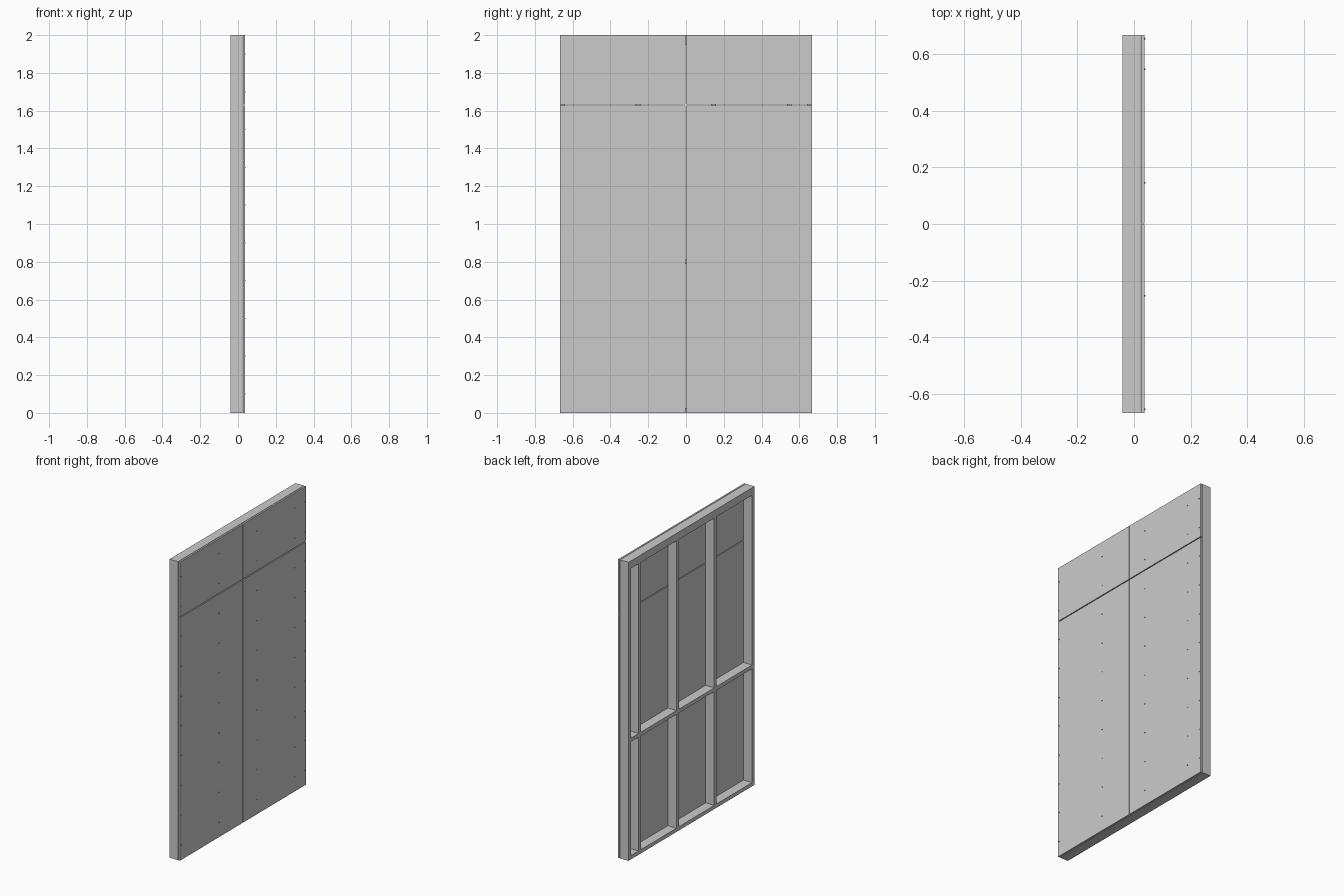
import bpy, bmesh
from mathutils import Matrix

if "Cube" in bpy.data.objects:
    bpy.data.objects.remove(bpy.data.objects["Cube"])

W, H = 0.6665, 2.0            # half width, height
T = 0.0253                    # timber thickness
XB, XF = -0.0405, 0.0228      # frame back and front
BX0, BX1 = 0.0255, 0.0363     # lining board back and front


def box(name, lo, hi):
    bm = bmesh.new()
    bmesh.ops.create_cube(bm, size=1)
    for v in bm.verts:
        v.co = [hi[i] if v.co[i] > 0 else lo[i] for i in range(3)]
    me = bpy.data.meshes.new(name)
    bm.to_mesh(me)
    bm.free()
    ob = bpy.data.objects.new(name, me)
    bpy.context.collection.objects.link(ob)
    return ob


# Bottom plate and doubled top plate
for name, z in (("bottom_plate", 0), ("lower_top_plate", H - 2 * T), ("upper_top_plate", H - T)):
    box(name, (XB, -W, z), (XF, W, z + T))

# Studs at regular spacing, plus the closing stud
first = -W + T / 2
studs = [first + 0.4 * i for i in range(4)] + [W - T / 2]
for y in studs:
    box("stud", (XB, y - T / 2, T), (XF, y + T / 2, H - 2 * T))

# Blocking between studs
for a, b in zip(studs, studs[1:]):
    box("blocking", (XB, a + T / 2, 0.8 - T / 2), (XF, b - T / 2, 0.8 + T / 2))

# Lining boards with open joints
for y0, y1 in ((-W, -0.002), (0.002, W)):
    for name, z0, z1 in (("lower_board", 0, 1.6265), ("upper_board", 1.6325, H)):
        box(name, (BX0, y0, z0), (BX1, y1, z1))

# Screws with slightly raised heads along every stud
bm = bmesh.new()
turn = Matrix.Rotation(1.5707963, 4, 'Y')
for y in studs:
    for i in range(10):
        z = 0.1 + 0.2 * i
        bmesh.ops.create_cone(bm, cap_ends=True, segments=12, radius1=0.0027, radius2=0.0027,
                              depth=0.006, matrix=Matrix.Translation((0.0375, y, z)) @ turn)
me = bpy.data.meshes.new("screws")
bm.to_mesh(me)
bm.free()
bpy.context.collection.objects.link(bpy.data.objects.new("screws", me))
